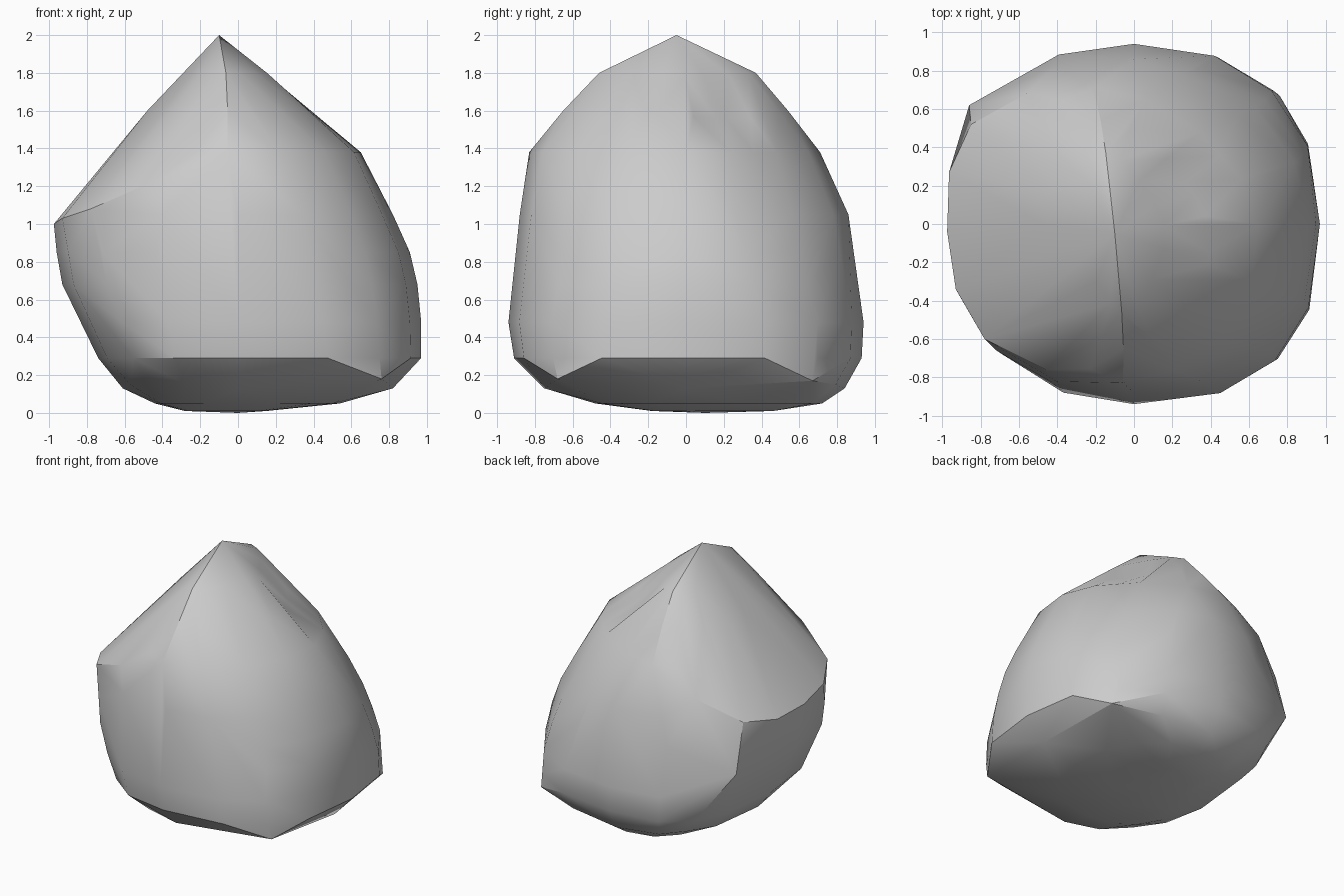
import bpy, bmesh, math
from mathutils import Vector

if "Cube" in bpy.data.objects:
    bpy.data.objects.remove(bpy.data.objects["Cube"])

# Cross sections: z, left x, right x, front y, back y, middle x,
# then squareness of the back right, back left, front left, front right corner
SECTIONS = [
    (0.01, -0.28, 0.15, -0.18, 0.46, 0.0, 2.0, 2.0, 2.0, 2.0),
    (0.05, -0.44, 0.54, -0.48, 0.72, 0.0, 2.2, 2.5, 2.2, 2.2),
    (0.13, -0.61, 0.82, -0.75, 0.84, 0.0, 2.7, 3.2, 2.4, 2.6),
    (0.29, -0.74, 0.97, -0.91, 0.93, 0.0, 2.4, 2.9, 2.4, 2.7),
    (0.48, -0.82, 0.97, -0.94, 0.94, 0.0, 2.3, 2.6, 2.4, 2.5),
    (0.68, -0.93, 0.95, -0.90, 0.90, 0.0, 2.1, 2.4, 2.4, 2.4),
    (0.85, -0.96, 0.91, -0.88, 0.88, 0.0, 1.9, 2.3, 2.4, 2.3),
    (1.05, -0.93, 0.82, -0.88, 0.86, 0.0, 1.65, 2.0, 2.3, 2.2),
    (1.38, -0.65, 0.65, -0.83, 0.71, -0.14, 1.75, 1.7, 1.7, 1.85),
    (1.60, -0.48, 0.36, -0.65, 0.54, -0.12, 1.65, 1.65, 1.65, 1.7),
    (1.80, -0.29, 0.17, -0.46, 0.37, -0.11, 1.5, 1.6, 1.6, 1.5),
]
# Lower rim of the sloping left face
RIM = [(-0.46, -0.76, 1.22), (-0.78, -0.60, 1.08), (-0.93, -0.34, 1.03),
       (-0.975, -0.04, 1.0), (-0.965, 0.27, 1.0), (-0.85, 0.52, 1.04),
       (-0.56, 0.68, 1.2)]
TIPS = [(-0.10, -0.05, 2.0), (0.0, 0.1, 0.0)]
# Base corners on the right, bulge on the back left
CORNERS = [(0.76, 0.67, 0.17), (0.76, -0.68, 0.18), (-0.86, 0.62, 0.68)]


def section(z, left, right, front, back, mid, *corners):
    """Sixteen points round a lopsided rounded section."""
    points = []
    for i in range(16):
        a = i * math.tau / 16
        c, s = math.cos(a), math.sin(a)
        power = corners[i // 4]
        dx = (right - mid) if c > 0 else (mid - left)
        dy = back if s > 0 else -front
        y = math.copysign(abs(s) ** (2 / power), s) * dy
        x = mid + math.copysign(abs(c) ** (2 / power), c) * dx
        if mid < 0:
            x -= 0.1 * y          # the ridge runs slightly askew
        # the base edge rises at its corners
        lift = 0.04 * math.sin(2 * a) ** 2 if 0.1 < z < 0.2 else 0
        points.append((x, y, z + lift))
    return points


# Boulder: skin wrapped over the sections
bm = bmesh.new()
points = [p for s in SECTIONS for p in section(*s)] + RIM + TIPS + CORNERS
for p in points:
    bm.verts.new(p)
hull = bmesh.ops.convex_hull(bm, input=bm.verts)
unused = {g for g in hull["geom_interior"] + hull["geom_unused"]
          if isinstance(g, bmesh.types.BMVert)}
bmesh.ops.delete(bm, geom=list(unused), context="VERTS")

# Shallow dent in the upper right shoulder
bmesh.ops.subdivide_edges(
    bm, cuts=1, use_grid_fill=True,
    edges=[e for e in bm.edges if e.calc_length() > 0.3 and
           all(v.co.z > 1.3 and v.co.x > -0.05 for v in e.verts)])
bmesh.ops.triangulate(bm, faces=[f for f in bm.faces if len(f.verts) > 3])
for v in bm.verts:
    fall = 1 - (v.co - Vector((0.24, 0.2, 1.6))).length / 0.4
    if fall > 0 and v.co.z > 1.45 and v.co.x > 0:
        v.co += Vector((-0.6, -0.35, -0.6)) * 0.07 * fall

bmesh.ops.dissolve_limit(bm, angle_limit=math.radians(1.5),
                         verts=bm.verts, edges=bm.edges)
bmesh.ops.recalc_face_normals(bm, faces=bm.faces)
mesh = bpy.data.meshes.new("boulder")
bm.to_mesh(mesh)
bm.free()
boulder = bpy.data.objects.new("boulder", mesh)
bpy.context.collection.objects.link(boulder)
bpy.context.view_layer.objects.active = boulder
boulder.select_set(True)
bpy.ops.object.shade_smooth_by_angle(angle=math.radians(27))
